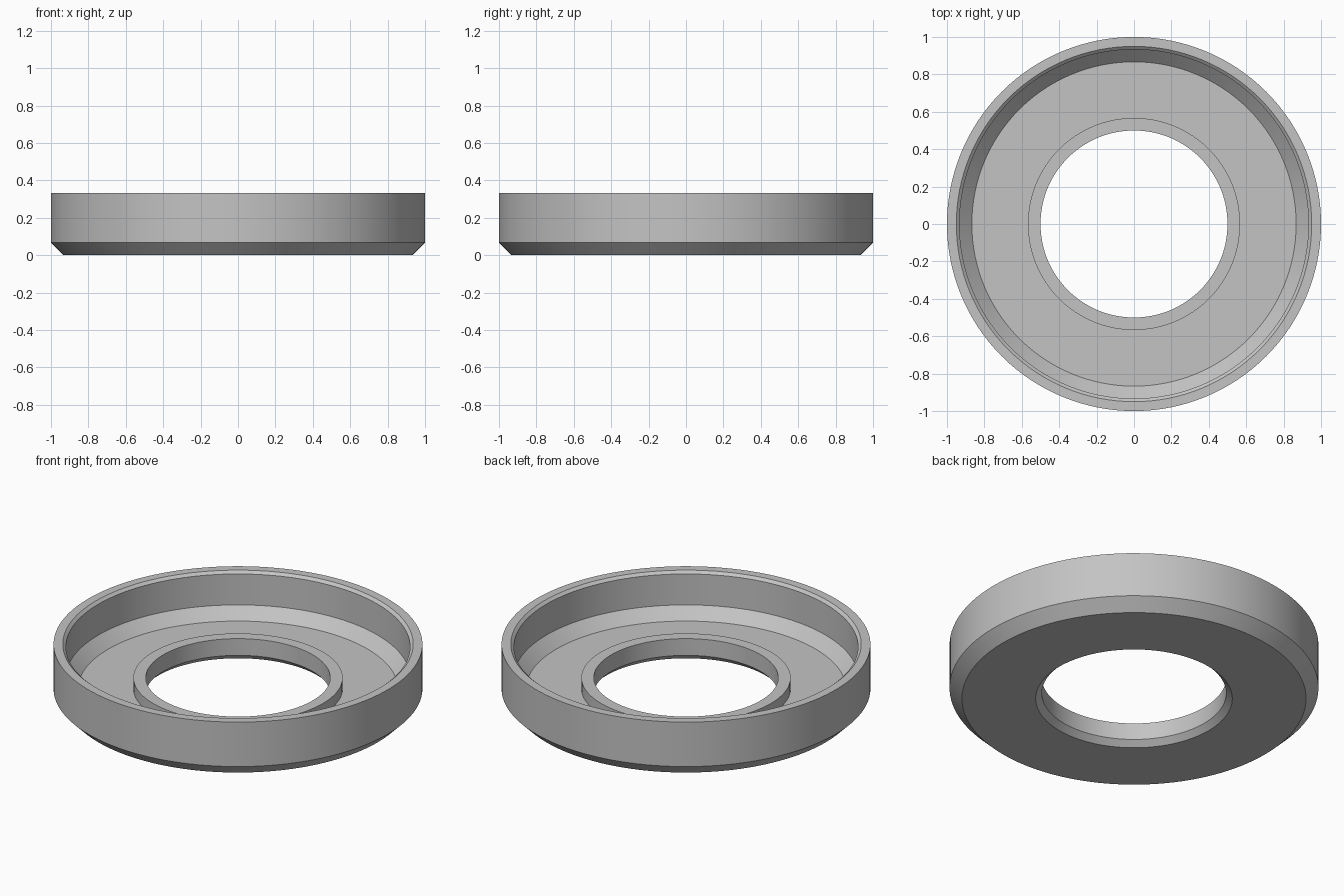
import bpy
import bmesh
from math import cos, sin, radians, tau

cube = bpy.data.objects.get("Cube")
if cube:
    bpy.data.objects.remove(cube, do_unlink=True)

SEGMENTS = 128

# Plain grey material
grey = bpy.data.materials.new("grey")
grey.use_nodes = True
colour = (0.55, 0.55, 0.55, 1)
grey.diffuse_color = colour
grey.node_tree.nodes["Principled BSDF"].inputs["Base Color"].default_value = colour


def lathe(name, profile, material):
    """Revolve a closed (radius, height) profile around the z axis."""
    bm = bmesh.new()
    rings = [[bm.verts.new((r * cos(tau * i / SEGMENTS), r * sin(tau * i / SEGMENTS), z))
              for i in range(SEGMENTS)] for r, z in profile]
    for k, ring in enumerate(rings):
        following = rings[(k + 1) % len(rings)]
        for i in range(SEGMENTS):
            j = (i + 1) % SEGMENTS
            bm.faces.new((ring[i], ring[j], following[j], following[i]))
    bmesh.ops.recalc_face_normals(bm, faces=bm.faces)
    mesh = bpy.data.meshes.new(name)
    bm.to_mesh(mesh)
    bm.free()
    mesh.materials.append(material)
    obj = bpy.data.objects.new(name, mesh)
    bpy.context.collection.objects.link(obj)
    bpy.ops.object.select_all(action="DESELECT")
    obj.select_set(True)
    bpy.context.view_layer.objects.active = obj
    bpy.ops.object.shade_smooth_by_angle(angle=radians(30))
    return obj


lathe("ring_tray", [
    # outer wall with chamfered foot
    (0.933, 0), (1, 0.067), (1, 0.333),
    # rim with small inner chamfer
    (0.95, 0.333), (0.933, 0.318),
    # inner wall sloping into the floor
    (0.933, 0.133), (0.867, 0.067),
    # raised lip around the hole
    (0.567, 0.067), (0.567, 0.133), (0.5, 0.133),
    # hole with chamfered underside
    (0.5, 0.033), (0.533, 0),
], grey)
